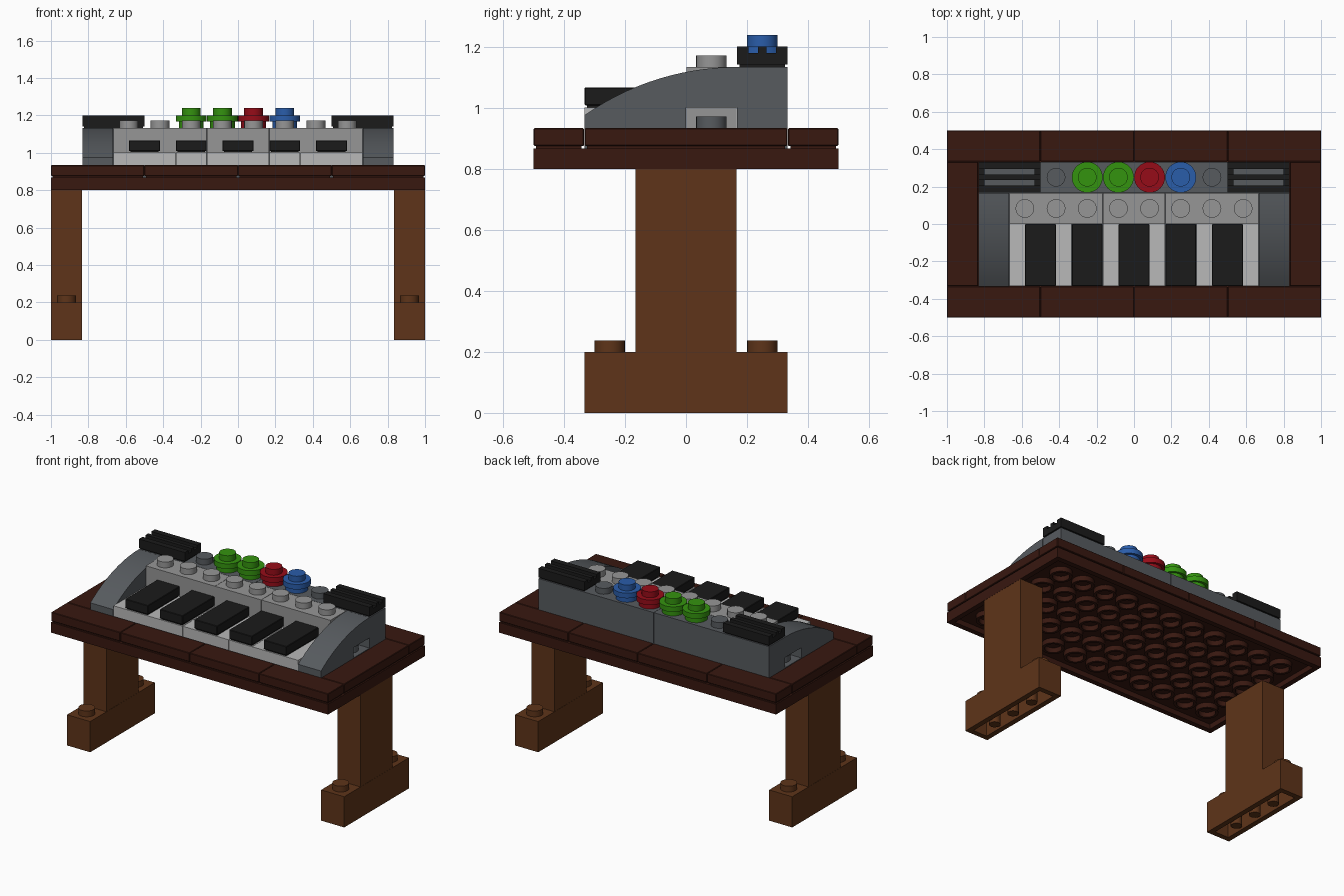
import bpy, bmesh, math
from mathutils import Matrix, Vector

if "Cube" in bpy.data.objects:
    bpy.data.objects.remove(bpy.data.objects["Cube"])

P = 1 / 6          # stud pitch
H = 0.2            # brick height
T = H / 3          # plate height
WALL = P / 5       # hollow wall thickness
STUD_R, STUD_H = 0.05, 0.038
GAP = 0.001


def material(name, hexcode):
    m = bpy.data.materials.new(name)
    rgb = [int(hexcode[i:i + 2], 16) / 255 for i in (0, 2, 4)]
    m.diffuse_color = [((c + 0.055) / 1.055) ** 2.4 if c > 0.04 else c / 12.92 for c in rgb] + [1]
    m.use_nodes = True
    m.node_tree.nodes["Principled BSDF"].inputs["Base Color"].default_value = m.diffuse_color
    return m


DARK_BROWN = material("dark_brown", "381810")
BROWN = material("brown", "5E3419")
BLACK = material("black", "1B1B1B")
DARK_GREY = material("dark_grey", "575B5F")
GREY = material("mid_grey", "969696")
LIGHT = material("light_grey", "B8B8B8")
GREEN = material("green", "34930F")
RED = material("red", "960C18")
BLUE = material("blue", "2A5DAA")


def box(bm, x0, x1, y0, y1, z0, z1):
    m = Matrix.Translation(((x0 + x1) / 2, (y0 + y1) / 2, (z0 + z1) / 2))
    m = m @ Matrix.Diagonal((x1 - x0, y1 - y0, z1 - z0, 1))
    return bmesh.ops.create_cube(bm, size=1, matrix=m)["verts"]


def cyl(bm, x, y, z0, z1, r, n=24):
    bmesh.ops.create_cone(bm, cap_ends=True, segments=n, radius1=r, radius2=r, depth=z1 - z0,
                          matrix=Matrix.Translation((x, y, (z0 + z1) / 2)))


def tube(bm, x, y, z0, z1, ro, ri, n=20):
    rings = []
    for r, z in ((ro, z1), (ro, z0), (ri, z0), (ri, z1)):
        rings.append([bm.verts.new((x + r * math.cos(2 * math.pi * i / n),
                                    y + r * math.sin(2 * math.pi * i / n), z)) for i in range(n)])
    for a, b in zip(rings, rings[1:]):
        for i in range(n):
            j = (i + 1) % n
            bm.faces.new((a[i], b[i], b[j], a[j]))


def finish(name, bm, mat):
    bmesh.ops.recalc_face_normals(bm, faces=bm.faces)
    me = bpy.data.meshes.new(name)
    bm.to_mesh(me)
    bm.free()
    me.shade_smooth()
    me.set_sharp_from_angle(angle=math.radians(30))
    me.materials.append(mat)
    ob = bpy.data.objects.new(name, me)
    bpy.context.collection.objects.link(ob)
    return ob


def hollow(bm, x0, x1, y0, y1, z0, z1):
    # roof slab plus four walls, open underneath
    zr = z1 - WALL
    box(bm, x0, x1, y0, y1, zr, z1)
    box(bm, x0, x0 + WALL, y0, y1, z0, zr)
    box(bm, x1 - WALL, x1, y0, y1, z0, zr)
    box(bm, x0 + WALL, x1 - WALL, y0, y0 + WALL, z0, zr)
    box(bm, x0 + WALL, x1 - WALL, y1 - WALL, y1, z0, zr)


def block(name, x0, x1, y0, y1, z0, z1, mat, studs=()):
    bm = bmesh.new()
    box(bm, x0 + GAP, x1 - GAP, y0 + GAP, y1 - GAP, z0, z1)
    for x, y in studs:
        cyl(bm, x, y, z1, z1 + STUD_H, STUD_R)
    return finish(name, bm, mat)


def tile(name, x0, x1, y0, y1, z0, mat):
    # smooth tile with a small groove round its foot
    bm = bmesh.new()
    g, i = 0.008, 0.009
    vs = box(bm, x0 + GAP, x1 - GAP, y0 + GAP, y1 - GAP, z0 + g, z0 + T)
    bmesh.ops.bevel(bm, geom=list({e for v in vs for e in v.link_edges}), offset=0.003,
                    segments=1, affect='EDGES')
    box(bm, x0 + i, x1 - i, y0 + i, y1 - i, z0, z0 + g + 0.004)
    return finish(name, bm, mat)


# Table legs: hollow foot brick and three stacked bricks
for s, side in ((-1, "left"), (1, "right")):
    xc = s * 5.5 * P
    x0, x1 = xc - P / 2, xc + P / 2
    bm = bmesh.new()
    hollow(bm, x0, x1, -2 * P, 2 * P, 0, H)
    for k in (-1, 0, 1):
        cyl(bm, xc, k * P, 0, H - WALL, WALL, 16)
    for k in (-1.5, 1.5):
        cyl(bm, xc, k * P, H, H + STUD_H, STUD_R)
    finish(side + "_foot", bm, BROWN)
    for k in range(1, 4):
        block(f"{side}_leg_brick_{k}", x0, x1, -P, P, k * H, (k + 1) * H, BROWN)

# Table top: hollow plate with rings underneath
Z0 = 4 * H
bm = bmesh.new()
hollow(bm, -1, 1, -3 * P, 3 * P, Z0, Z0 + T)
for i in range(-5, 6):
    for j in range(-2, 3):
        tube(bm, i * P, j * P, Z0 + 0.001, Z0 + T - WALL, 0.0667, 0.05)
finish("table_top", bm, DARK_BROWN)

# Border tiles
Z1 = Z0 + T
for s, side in ((-1, "front"), (1, "back")):
    for k in range(4):
        x = -1 + 3 * P * k
        tile(f"{side}_border_{k + 1}", x, x + 3 * P, s * 2.5 * P - P / 2, s * 2.5 * P + P / 2, Z1, DARK_BROWN)
for s, side in ((-1, "left"), (1, "right")):
    tile(side + "_border", s * 5.5 * P - P / 2, s * 5.5 * P + P / 2, -2 * P, 2 * P, Z1, DARK_BROWN)

# Keyboard base plate, with the studs seen through the side openings
Z2 = Z1 + T
block("keyboard_base", -5 * P, 5 * P, -2 * P, 2 * P, Z1, Z2, DARK_GREY,
      [(s * 4.5 * P, P / 2) for s in (-1, 1)])

# White key plates and black keys
for k, w in enumerate((2, 1, 2, 1, 2)):
    xc = (k - 2) * 1.5 * P
    block(f"white_keys_{k + 1}", xc - w * P / 2, xc + w * P / 2, -2 * P, 0, Z2, Z2 + T, LIGHT)
    tile(f"black_key_{k + 1}", xc - P / 2, xc + P / 2, -2 * P, 0, Z2 + T, BLACK)

# Studded panel behind the keys
Z3 = Z2 + H
for k, (a, b) in enumerate(((-4, -1), (-1, 1), (1, 4))):
    block(f"panel_brick_{k + 1}", a * P, b * P, 0, P, Z2, Z3, GREY,
          [((i + 0.5) * P, P / 2) for i in range(a, b)])

# Rear bricks, one bare stud each side of the knobs
for s, side in ((-1, "left"), (1, "right")):
    a, b = sorted((0, s * 5 * P))
    block(side + "_rear_brick", a, b, P, 2 * P, Z2, Z3, DARK_GREY, [(s * 2.5 * P, 1.5 * P)])

# Curved end cheeks with an opening at the rear foot
R, N = 0.87, 14
prof = [(-2 * P, Z2), (0, Z2), (0, Z2 + T), (P, Z2 + T)]
for i in range(N + 1):
    y = P - 3 * P * i / N
    prof.append((y, Z3 - R + math.sqrt(R * R - (P - y) ** 2)))
for s, side in ((-1, "left"), (1, "right")):
    bm = bmesh.new()
    x0 = s * 4.5 * P - P / 2 + GAP
    f = bm.faces.new([bm.verts.new((x0, y, z)) for y, z in prof])
    ext = bmesh.ops.extrude_face_region(bm, geom=[f])["geom"]
    bmesh.ops.translate(bm, vec=Vector((P - 2 * GAP, 0, 0)),
                        verts=[v for v in ext if isinstance(v, bmesh.types.BMVert)])
    finish(side + "_cheek", bm, DARK_GREY)

# Speaker grilles: three ridges over lower end bars and a grooved foot
for s, side in ((-1, "left"), (1, "right")):
    bm = bmesh.new()
    xa, xb = s * 4 * P - P + GAP, s * 4 * P + P - GAP
    for d0, d1 in ((-P / 2 + GAP, -0.045), (-0.0135, 0.0135), (0.045, P / 2 - GAP)):
        box(bm, xa, xb, 1.5 * P + d0, 1.5 * P + d1, Z3 + 0.008, Z3 + T)
    for xe in (xa + 0.016, xb - 0.016):
        box(bm, xe - 0.016, xe + 0.016, P + 2 * GAP, 2 * P - 2 * GAP, Z3 + 0.009, Z3 + T - 0.02)
        box(bm, xe - 0.008, xe + 0.008, P + 0.009, 2 * P - 0.009, Z3, Z3 + 0.012)
    for y in (P + 0.018, 2 * P - 0.018):
        box(bm, xa + 0.008, xb - 0.008, y - 0.009, y + 0.009, Z3, Z3 + 0.012)
    finish(side + "_grille", bm, BLACK)

# Round coloured knobs
for k, mat in enumerate((GREEN, GREEN, RED, BLUE)):
    x, y = (k - 1.5) * P, 1.5 * P
    bm = bmesh.new()
    cyl(bm, x, y, Z3, Z3 + T / 2, 0.0667, 32)
    cyl(bm, x, y, Z3 + T / 2, Z3 + T, P / 2 - GAP, 32)
    cyl(bm, x, y, Z3 + T, Z3 + T + STUD_H, STUD_R, 32)
    finish(f"knob_{k + 1}", bm, mat)
